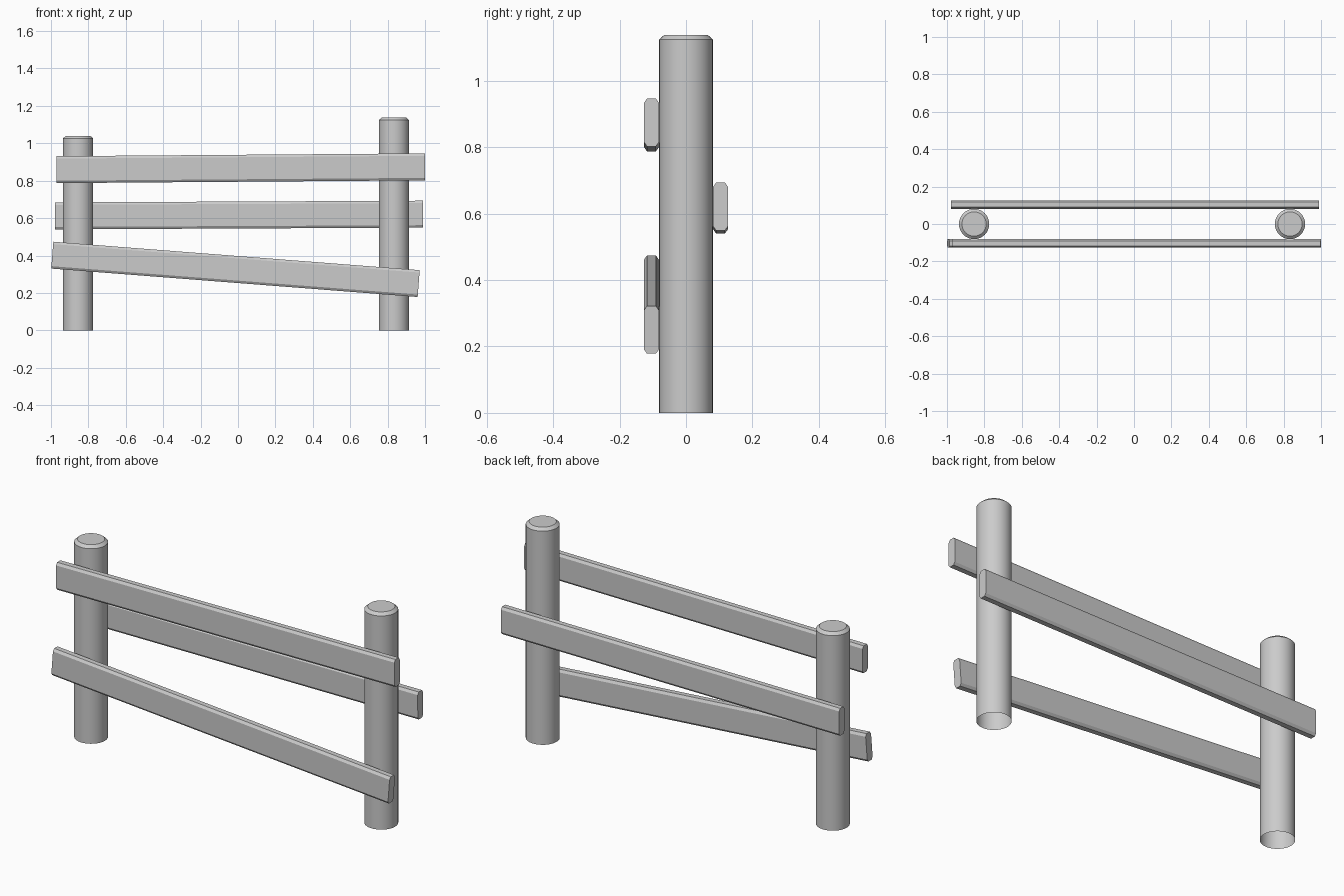
import bpy, bmesh, math
from mathutils import Matrix

if "Cube" in bpy.data.objects:
    bpy.data.objects.remove(bpy.data.objects["Cube"])


def finish(name, bm):
    bmesh.ops.recalc_face_normals(bm, faces=bm.faces)
    mesh = bpy.data.meshes.new(name)
    bm.to_mesh(mesh)
    bm.free()
    obj = bpy.data.objects.new(name, mesh)
    bpy.context.collection.objects.link(obj)
    return obj


def post(name, x, height, radius=0.081, sides=32):
    # Round post, open underneath, with a chamfered top
    bm = bmesh.new()
    rings = []
    for r, z in ((radius, 0), (radius, height - 0.014), (radius - 0.016, height)):
        rings.append([bm.verts.new((r * math.cos(2 * math.pi * i / sides),
                                    r * math.sin(2 * math.pi * i / sides), z))
                      for i in range(sides)])
    for low, high in zip(rings, rings[1:]):
        for i in range(sides):
            j = (i + 1) % sides
            bm.faces.new((low[i], low[j], high[j], high[i]))
    bm.faces.new(rings[-1])
    obj = finish(name, bm)
    # Outward normals on the open shell, smooth sides
    obj.location.x = x
    bpy.context.view_layer.objects.active = obj
    obj.select_set(True)
    bpy.ops.object.shade_smooth_by_angle(angle=math.radians(30))
    obj.select_set(False)


def rail(name, start, end, y, height=0.144, depth=0.045):
    # Plank with chamfered long edges, laid between two (x, z) end centres
    dx, dz = end[0] - start[0], end[1] - start[1]
    half, h, d = math.hypot(dx, dz) / 2, height / 2, depth / 2
    cy, cz = 0.009, 0.013
    quarter = [(d, h - cz), (d - cy, h)]
    profile = (quarter + [(-a, b) for a, b in reversed(quarter)]
               + [(-a, -b) for a, b in quarter]
               + [(a, -b) for a, b in reversed(quarter)])
    bm = bmesh.new()
    cap = bm.faces.new([bm.verts.new((-half, a, b)) for a, b in profile])
    side = bmesh.ops.extrude_face_region(bm, geom=[cap], use_keep_orig=True)
    verts = [g for g in side["geom"] if isinstance(g, bmesh.types.BMVert)]
    bmesh.ops.translate(bm, verts=verts, vec=(2 * half, 0, 0))
    obj = finish(name, bm)
    centre = ((start[0] + end[0]) / 2, y, (start[1] + end[1]) / 2)
    obj.matrix_world = (Matrix.Translation(centre)
                        @ Matrix.Rotation(-math.atan2(dz, dx), 4, 'Y'))


# Posts
post("left_post", -0.855, 1.04)
post("right_post", 0.834, 1.138)

# Rails: two on the front, one on the back
rail("top_rail", (-0.97, 0.859), (0.999, 0.874), -0.104)
rail("middle_rail", (-0.979, 0.612), (0.989, 0.621), 0.104)
rail("bottom_rail", (-0.993, 0.402), (0.966, 0.25), -0.104)
